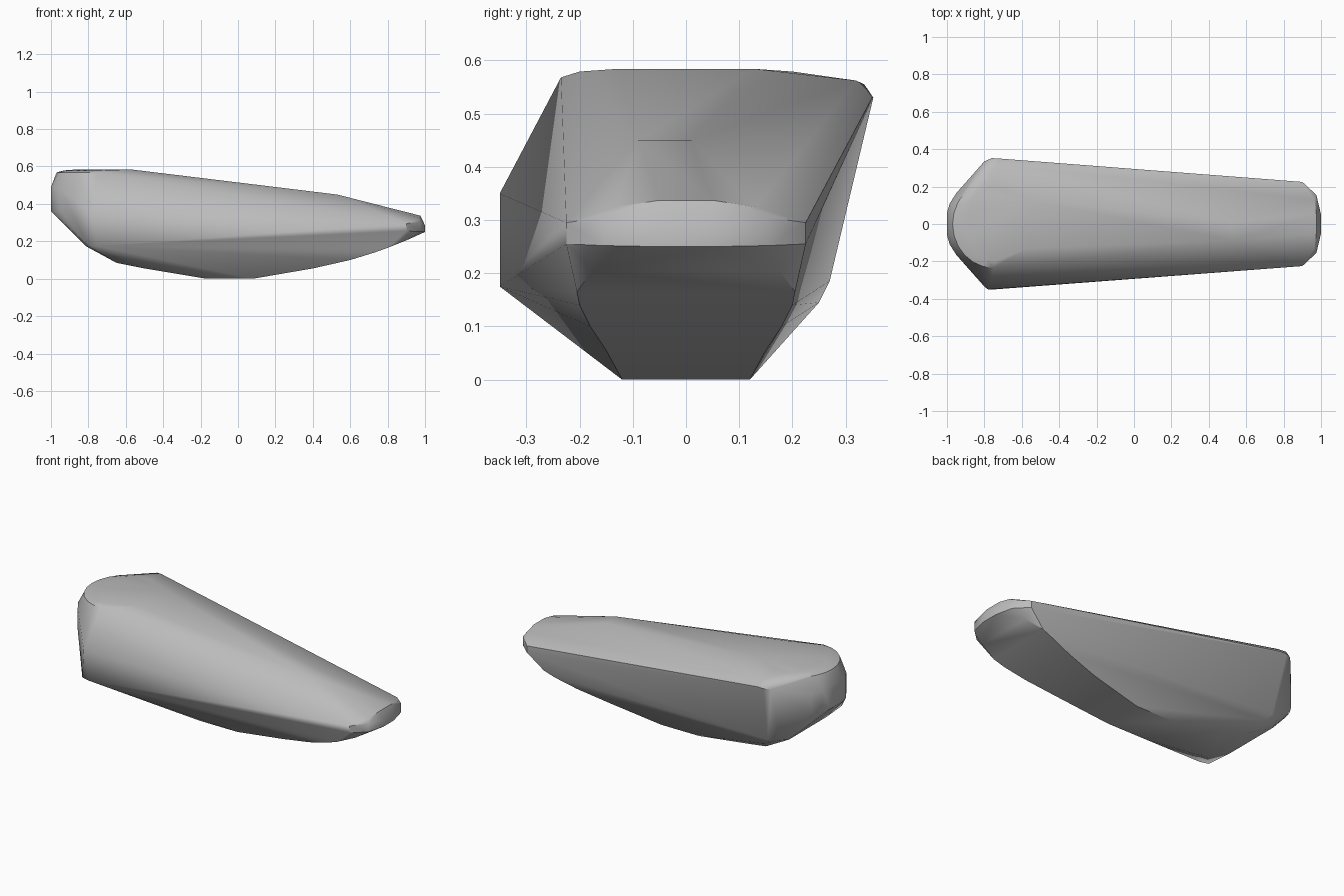
import bpy, bmesh
from math import radians, cos, sin

cube = bpy.data.objects.get("Cube")
if cube:
    bpy.data.objects.remove(cube, do_unlink=True)

# Plain grey stone colour
grey = bpy.data.materials.new("plain_grey")
grey.use_nodes = True
grey.diffuse_color = (0.5, 0.5, 0.5, 1)
grey.node_tree.nodes["Principled BSDF"].inputs["Base Color"].default_value = (0.5, 0.5, 0.5, 1)

points = []


def both(x, y, *heights):
    """Add points on both sides of the centre plane."""
    for z in heights:
        points.extend([(x, y, z), (x, -y, z)])


# Curved underside, as station, half width, height
for x, y, z in [(-0.65, 0.17, 0.085), (-0.5, 0.15, 0.055), (-0.17, 0.12, 0), (0.08, 0.12, 0),
                (0.4, 0.15, 0.055), (0.6, 0.18, 0.1), (0.73, 0.2, 0.14), (0.8, 0.205, 0.165),
                (0.9, 0.175, 0.205)]:
    both(x, y, z)

# Narrow tip
both(0.9, 0.225, 0.255, 0.295)
both(0.975, 0.155, 0.252, 0.305)
both(1.0, 0.05, 0.25, 0.285)
both(0.975, 0.05, 0.337)
both(0.965, 0.13, 0.325)

# Blunt wide end
both(-1.0, 0.06, 0.36, 0.49)
both(-0.985, 0.11, 0.36, 0.49)
both(-0.95, 0.165, 0.36, 0.48)
both(-0.81, 0.18, 0.172)

# Rounded rim around the top of the wide end
for i in range(13):
    a = radians(90 + 15 * i)
    points.append((-0.75 + 0.22 * cos(a), 0.235 * sin(a), 0.568))
    points.append((-0.74 + 0.19 * cos(a), 0.2 * sin(a), 0.579))

# Broad top and its ridge
both(-0.57, 0.13, 0.584)
both(-0.88, 0.07, 0.583)
points += [(0.53, -0.09, 0.45), (0.52, 0.01, 0.45)]

# Front corner, upright
points += [(-0.78, -0.35, 0.35), (-0.8, -0.335, 0.175), (-0.75, -0.35, 0.175)]

# Back corner, leaning outward
points += [(-0.8, 0.335, 0.53), (-0.76, 0.352, 0.53), (-0.72, 0.35, 0.53),
           (-0.77, 0.335, 0.555), (-0.73, 0.32, 0.562),
           (-0.79, 0.24, 0.185), (-0.73, 0.27, 0.185), (-0.7, 0.25, 0.145)]

# Stretch a tight skin over the points
bm = bmesh.new()
for p in points:
    bm.verts.new(p)
result = bmesh.ops.convex_hull(bm, input=bm.verts[:])
loose = {g for g in result["geom_interior"] + result["geom_unused"]
         if isinstance(g, bmesh.types.BMVert)}
bmesh.ops.delete(bm, geom=list(loose), context='VERTS')
bmesh.ops.dissolve_limit(bm, angle_limit=radians(1), verts=bm.verts[:], edges=bm.edges[:])
bmesh.ops.recalc_face_normals(bm, faces=bm.faces[:])
mesh = bpy.data.meshes.new("stone_body")
bm.to_mesh(mesh)
bm.free()
mesh.materials.append(grey)
body = bpy.data.objects.new("stone_body", mesh)
bpy.context.collection.objects.link(body)

# Soft shading with sharp edges kept
bpy.context.view_layer.objects.active = body
body.select_set(True)
bpy.ops.object.shade_smooth_by_angle(angle=radians(35))
